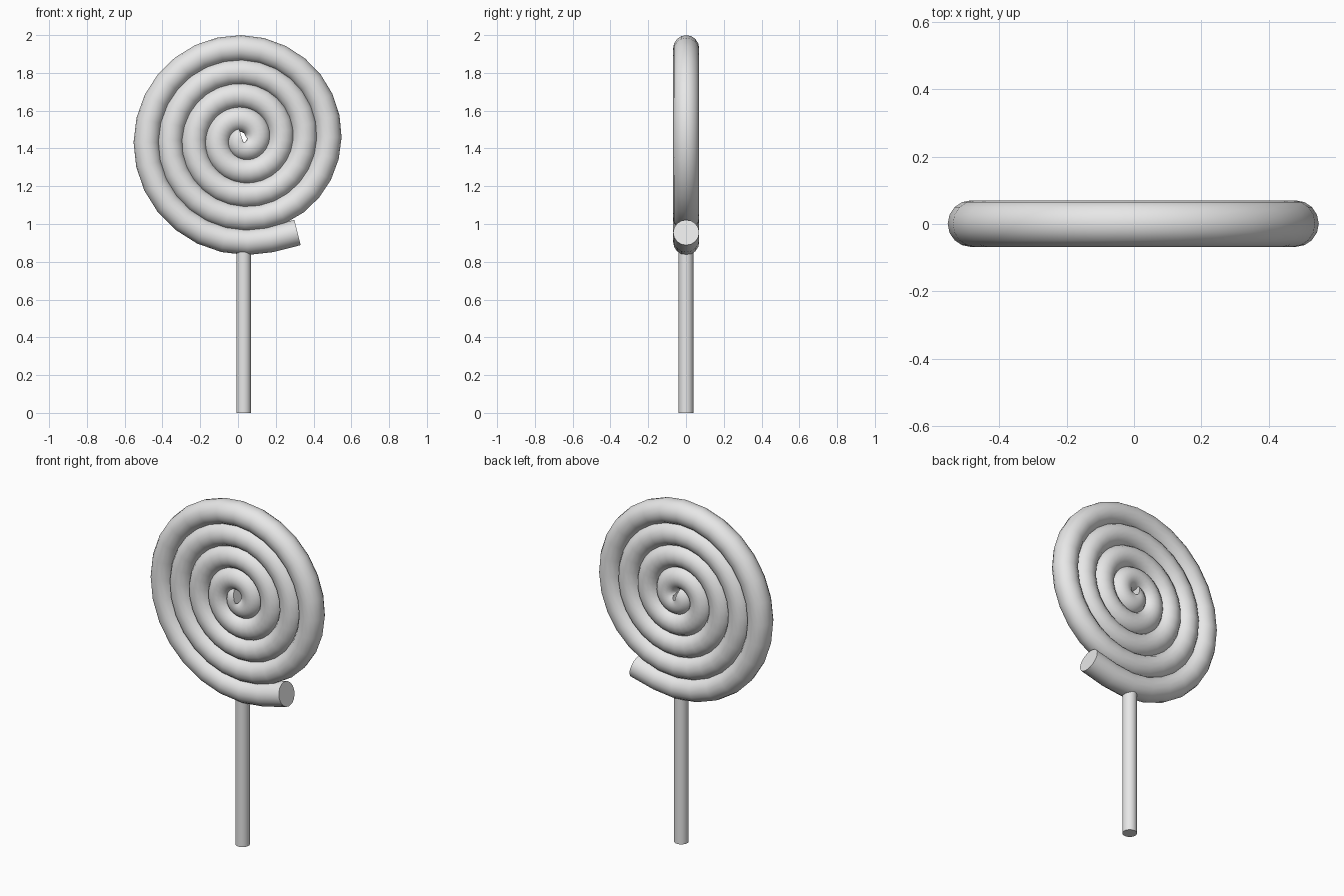
import bpy
import math

cube = bpy.data.objects.get("Cube")
if cube:
    bpy.data.objects.remove(cube, do_unlink=True)

grey = bpy.data.materials.new("plain_grey")
grey.use_nodes = True
colour = (0.8, 0.8, 0.8, 1)
grey.diffuse_color = colour
grey.node_tree.nodes["Principled BSDF"].inputs["Base Color"].default_value = colour

CX, CZ = 0.029, 1.449      # spiral centre
PITCH = 0.125              # growth per turn
TUBE = 0.069               # candy rope radius


def finish(obj):
    bpy.ops.object.select_all(action="DESELECT")
    obj.select_set(True)
    bpy.context.view_layer.objects.active = obj
    if obj.type == "CURVE":
        bpy.ops.object.convert(target="MESH")
        obj = bpy.context.view_layer.objects.active
    obj.data.materials.clear()
    obj.data.materials.append(grey)
    bpy.ops.object.shade_smooth_by_angle(angle=math.radians(40))
    return obj


# Candy spiral: a round rope wound outwards, with a straightened loose end
start, end = math.radians(165), math.radians(4 * 360 + 285)
steps = round((end - start) / math.tau * 28)
path = []
for i in range(steps + 1):
    a = start + (end - start) * i / steps
    r = 0.45 + PITCH * (a / math.tau - 4)
    path.append((CX + r * math.cos(a), 0.001, CZ + r * math.sin(a)))
path.append((0.315, 0.001, 0.955))

curve = bpy.data.curves.new("candy_spiral", "CURVE")
curve.dimensions = "3D"
curve.bevel_depth = TUBE
curve.bevel_resolution = 6
curve.use_fill_caps = True
spline = curve.splines.new("POLY")
spline.points.add(len(path) - 1)
for point, co in zip(spline.points, path):
    point.co = (*co, 1)
candy = bpy.data.objects.new("candy_spiral", curve)
bpy.context.collection.objects.link(candy)
finish(candy)

# Stick, its top sunk into the rope
height = 0.88
bpy.ops.mesh.primitive_cylinder_add(vertices=24, radius=0.039, depth=height,
                                    location=(0.03, 0, height / 2))
stick = bpy.context.object
stick.name = "stick"
finish(stick)
